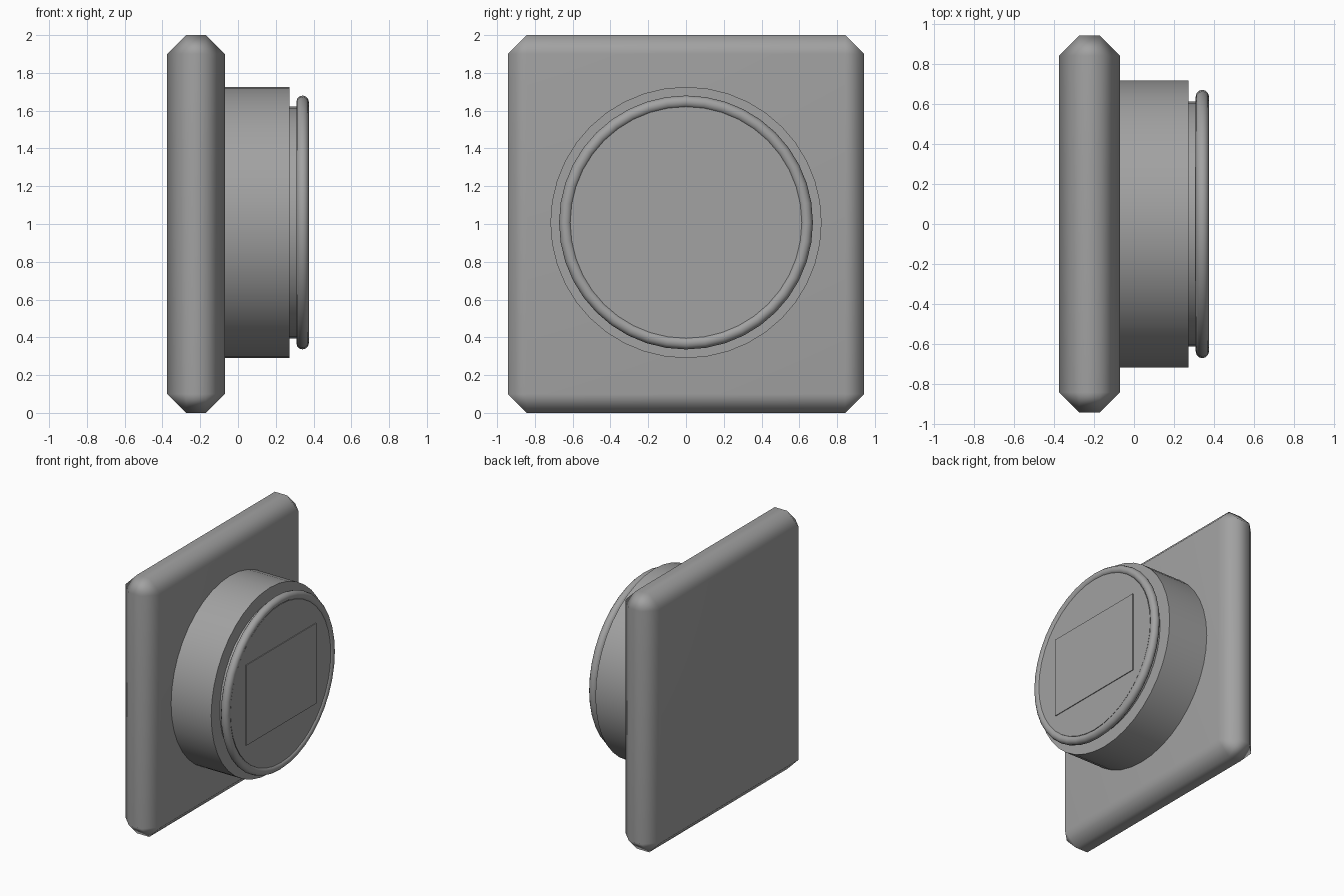
import bpy
from math import radians, pi

if "Cube" in bpy.data.objects:
    bpy.data.objects.remove(bpy.data.objects["Cube"], do_unlink=True)

# Single grey finish
grey = bpy.data.materials.new("mid_grey")
grey.use_nodes = True
colour = (0.36, 0.36, 0.36, 1)
grey.diffuse_color = colour
grey.node_tree.nodes["Principled BSDF"].inputs["Base Color"].default_value = colour

AXIS_Z = 1.008


def finish(name, smooth=True):
    obj = bpy.context.object
    obj.name = name
    obj.data.materials.append(grey)
    if smooth:
        bpy.ops.object.shade_smooth_by_angle(angle=radians(50))
    return obj


def box(name, x0, x1, width, z0, z1):
    bpy.ops.mesh.primitive_cube_add(size=1, location=((x0 + x1) / 2, 0, (z0 + z1) / 2))
    bpy.context.object.scale = (x1 - x0, width, z1 - z0)
    bpy.ops.object.transform_apply(location=False, rotation=False, scale=True)
    return bpy.context.object


def disc(name, x0, x1, radius):
    bpy.ops.mesh.primitive_cylinder_add(
        vertices=40, radius=radius, depth=x1 - x0,
        location=((x0 + x1) / 2, 0, AXIS_Z), rotation=(0, pi / 2, 0))
    return finish(name)


# Square wall plate with a broad single chamfer and soft shading
plate = box("wall_plate", -0.375, -0.07, 1.885, 0, 2)
bevel = plate.modifiers.new("chamfer", "BEVEL")
bevel.width = 0.1
bevel.segments = 1
bpy.ops.object.modifier_apply(modifier=bevel.name)
finish("wall_plate", smooth=False)
bpy.ops.object.shade_smooth()
plate.modifiers.new("flat_face_normals", "WEIGHTED_NORMAL")

# Round body and narrower front disc
disc("round_body", -0.08, 0.273, 0.718)
disc("front_disc", 0.26, 0.365, 0.613)

# Rounded trim ring around the disc
bpy.ops.mesh.primitive_torus_add(
    major_radius=0.639, minor_radius=0.033, major_segments=40, minor_segments=12,
    location=(0.342, 0, AXIS_Z), rotation=(0, pi / 2, 0))
finish("trim_ring")
bpy.ops.object.shade_smooth()

# Thin rectangular display on the disc face
box("display", 0.363, 0.371, 0.855, 0.692, 1.314)
finish("display", smooth=False)
